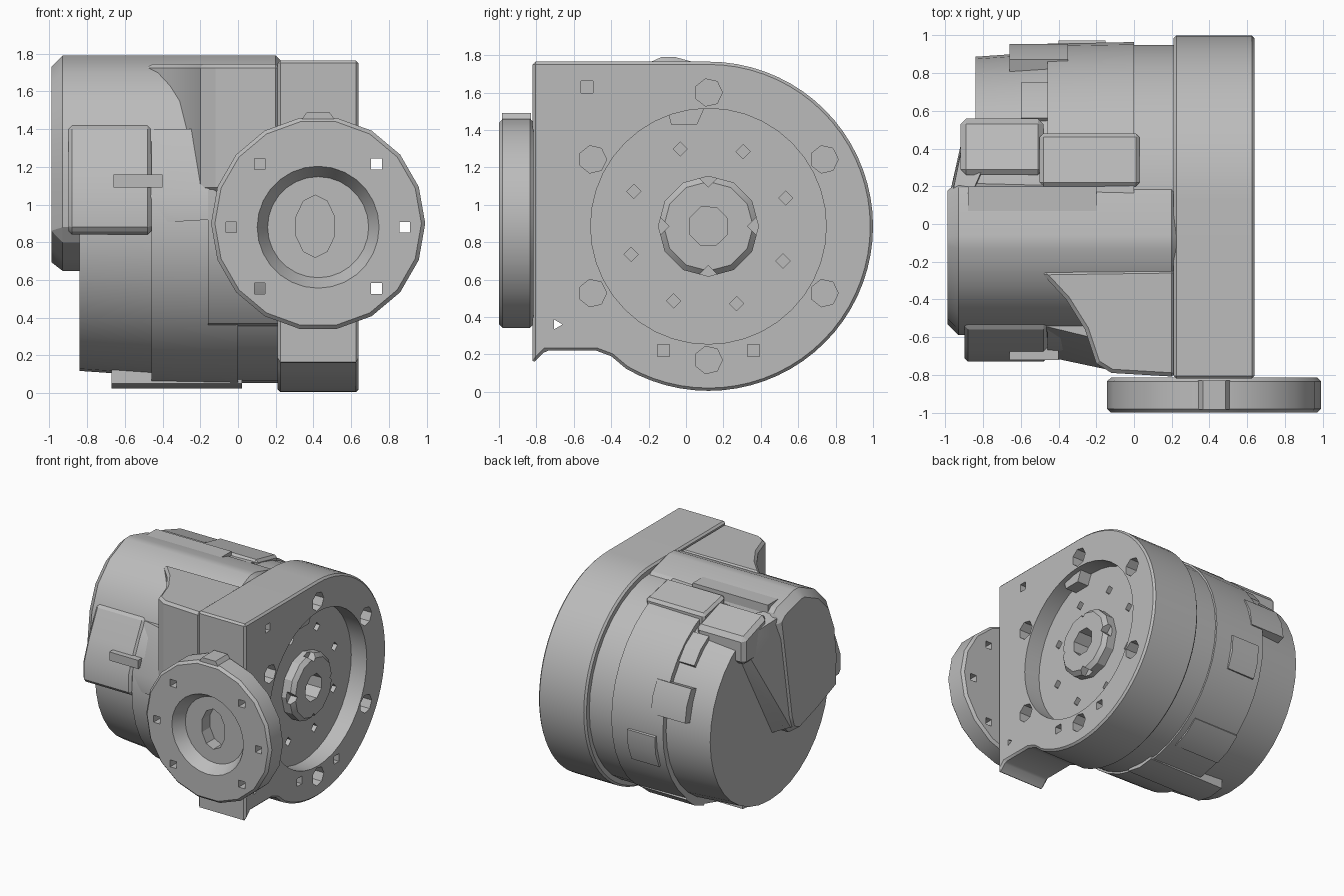
import bpy, bmesh
from math import cos, sin, radians

if "Cube" in bpy.data.objects:
    bpy.data.objects.remove(bpy.data.objects["Cube"])

grey = bpy.data.materials.new("cast_grey")
grey.use_nodes = True
grey.diffuse_color = (0.5, 0.5, 0.5, 1)
grey.node_tree.nodes["Principled BSDF"].inputs["Base Color"].default_value = (0.5, 0.5, 0.5, 1)

CY, CZ = 0.12, 0.885     # motor axis
FX, FZ = 0.425, 0.90     # flange axis


def arc(a, b, r, n, start=0, end=360, squash=1):
    """Points on an arc; a full circle leaves out the repeated end point."""
    steps = n if end - start == 360 else n - 1
    return [(a + squash * r * cos(radians(start + (end - start) * i / steps)),
             b + r * sin(radians(start + (end - start) * i / steps))) for i in range(n)]


def box(a0, a1, b0, b1):
    return [(a0, b0), (a1, b0), (a1, b1), (a0, b1)]


def finish(name, bm):
    """Turn a bmesh into a grey object."""
    bmesh.ops.recalc_face_normals(bm, faces=bm.faces)
    mesh = bpy.data.meshes.new(name)
    bm.to_mesh(mesh)
    bm.free()
    ob = bpy.data.objects.new(name, mesh)
    bpy.context.collection.objects.link(ob)
    mesh.materials.append(grey)
    return ob


def prism(name, pts, axis, lo, hi, taper=1, bevel=0):
    """Extrude a 2D outline along an axis, scaling the far end by taper."""
    place = {"x": lambda a, b, t: (t, a, b),
             "y": lambda a, b, t: (a, t, b),
             "z": lambda a, b, t: (a, b, t)}[axis]
    ca = sum(p[0] for p in pts) / len(pts)
    cb = sum(p[1] for p in pts) / len(pts)
    bm = bmesh.new()
    near = [bm.verts.new(place(a, b, lo)) for a, b in pts]
    far = [bm.verts.new(place(ca + (a - ca) * taper, cb + (b - cb) * taper, hi)) for a, b in pts]
    bm.faces.new(near)
    bm.faces.new(far)
    for i in range(len(pts)):
        j = (i + 1) % len(pts)
        bm.faces.new((near[i], near[j], far[j], far[i]))
    ob = finish(name, bm)
    if bevel:
        mod = ob.modifiers.new("edge_bevel", "BEVEL")
        mod.width, mod.segments, mod.limit_method = bevel, 1, "ANGLE"
        mod.angle_limit = radians(40)
        apply(ob, mod)
    return ob


def hull(name, sections):
    """Convex blend through (y, z) sections keyed by x."""
    bm = bmesh.new()
    for x, pts in sections.items():
        for y, z in pts:
            bm.verts.new((x, y, z))
    bmesh.ops.convex_hull(bm, input=bm.verts)
    finish(name, bm)


def activate(ob):
    bpy.ops.object.select_all(action="DESELECT")
    ob.select_set(True)
    bpy.context.view_layer.objects.active = ob


def apply(ob, mod):
    activate(ob)
    bpy.ops.object.modifier_apply(modifier=mod.name)


def cut(ob, pts, axis, lo, hi, taper=1):
    """Subtract a prism from an object."""
    tool = prism("cutter", pts, axis, lo, hi, taper)
    mod = ob.modifiers.new("cut", "BOOLEAN")
    mod.operation, mod.solver, mod.object = "DIFFERENCE", "EXACT", tool
    apply(ob, mod)
    bpy.data.objects.remove(tool)


# Gear case plate: round at the back, square at the front
outline = [(-0.82, 1.765), (-0.82, 0.15), (-0.75, 0.22), (-0.48, 0.22), (-0.4, 0.19)]
outline += arc(CY, CZ, 0.88, 43, -120, 90)
plate = prism("gear_case_plate", outline, "x", 0.21, 0.64, bevel=0.015)
cut(plate, arc(CY, CZ, 0.63, 40), "x", 0.5, 0.8)
for y, z in arc(CY, CZ, 0.715, 6, 30, 390):
    cut(plate, arc(y, z, 0.075, 7), "x", 0.46, 0.8)
for y, z in [(-0.53, 1.63), (-0.12, 0.22), (0.36, 0.22)]:
    cut(plate, arc(y, z, 0.045, 4, 45, 405), "x", 0.54, 0.8)
cut(plate, arc(-0.69, 0.36, 0.03, 3), "x", 0, 0.8)
for y, z in arc(CY, CZ, 0.44, 8, 20, 380):
    cut(plate, arc(y, z, 0.038, 4), "x", 0.42, 0.6)

# Output hub with socket, and clip at the recess edge
hub = prism("output_hub", arc(CY, CZ, 0.27, 12), "x", 0.47, 0.6, bevel=0.03)
for ob in (hub, plate):
    cut(ob, arc(CY, CZ, 0.11, 8, 22, 382), "x", 0.4, 0.8)
for y, z in arc(CY, CZ, 0.26, 4):
    cut(hub, arc(y, z, 0.05, 4), "x", 0.54, 0.8)
prism("recess_clip", [(-0.1, 1.51), (-0.08, 1.43), (0.06, 1.43), (0.1, 1.52)], "x", 0.49, 0.6)

# Side mounting flange with a dished bore and oval socket
flange = prism("side_flange", arc(FX, FZ, 0.568, 18), "y", -0.815, -1.0, bevel=0.02)
cut(flange, arc(FX, FZ - 0.02, 0.335, 28), "y", -1.02, -0.905, 0.8)
bolts = [(FX + sx * 0.46, FZ - 0.02) for sx in (-1, 1)]
bolts += [(FX + sx * 0.31, FZ - 0.015 + sz * 0.33) for sx in (-1, 1) for sz in (-1, 1)]
for x, z in bolts:
    cut(flange, arc(x, z, 0.04, 4, 45, 405), "y", -1.1, -0.7)
for ob in (flange, plate):
    cut(ob, arc(FX - 0.015, FZ - 0.015, 0.165, 10, 18, 378, 0.65), "y", -1.05, -0.8)
prism("flange_top_lug", [(FX - 0.11, 1.42), (FX - 0.06, 1.49), (FX + 0.06, 1.49), (FX + 0.11, 1.42)],
      "y", -0.83, -0.985)

# Motor body in stepped rings
for name, r, lo, hi, k in [("motor_collar", 0.83, 0.22, -0.03, 1),
                           ("motor_ring", 0.845, 0.0, -0.46, 0.99),
                           ("motor_rear", 0.795, -0.44, -0.84, 0.965)]:
    prism(name, arc(CY, CZ, r, 36), "x", lo, hi, k)

# Ribs and lugs around the motor
for i, (angle, lo, hi, r) in enumerate([(-92, -0.67, 0.02, 0.85), (-60, -0.46, -0.05, 0.85),
                                        (-12, -0.4, -0.15, 0.855), (18, -0.66, -0.35, 0.845),
                                        (48, -0.6, -0.4, 0.81)]):
    half = 9
    pts = [(CY + rr * cos(radians(angle + s * half * w)), CZ + rr * sin(radians(angle + s * half * w)))
           for rr, s, w in [(0.7, -1, 1.2), (r, -1, 1), (r + 0.01, 0, 1), (r, 1, 1), (0.7, 1, 1.2)]]
    prism(f"motor_rib_{i + 1}", pts, "x", lo, hi)

# Brake housing running along the upper front of the motor
prism("brake_housing", [(0.24, 1.66), (0.16, 1.73), (-0.06, 1.79), (-0.13, 1.79), (-0.33, 1.7),
                        (-0.48, 1.55), (-0.56, 1.35), (-0.59, 1.1), (-0.58, 0.82), (-0.3, 0.71),
                        (-0.05, 0.63), (0.06, 0.68), (0.1, 0.8)], "x", 0.26, -0.99, bevel=0.06)
prism("housing_top_rail", box(-0.08, 0.2, 1.6, 1.755), "x", -0.2, -0.88)
hull("housing_gusset", {-0.8: [(0.1, 0.64), (0.48, 1.33), (0.54, 1.52), (0.3, 1.7)],
                        -0.91: [(0.46, 1.42), (0.42, 1.62)],
                        -0.975: [(0.04, 0.72), (0.17, 1.48), (0.1, 1.68), (-0.1, 1.68), (-0.1, 0.72)]})

# Front connector and its fairing into the shoulder
prism("front_connector", [(-0.4, 0.84), (-0.7, 0.84), (-0.73, 0.88), (-0.73, 1.02), (-0.66, 1.2),
                          (-0.55, 1.42), (-0.4, 1.42)], "x", -0.46, -0.9, bevel=0.02)
prism("front_connector_clip", box(-0.72, -0.5, 1.09, 1.16), "x", -0.4, -0.66)
hull("connector_fairing", {-0.48: [(-0.69, 0.9), (-0.7, 1.04), (-0.54, 1.4), (-0.4, 0.9), (-0.4, 1.4)],
                           -0.15: [(-0.77, 0.92), (-0.77, 1.07), (-0.62, 1.4), (-0.4, 0.92), (-0.4, 1.4)]})

# Shoulder blocks blending the housing into the plate
shoulder = [(0.22, -0.24), (-0.5, -0.25), (-0.36, -0.4), (-0.26, -0.56), (-0.2, -0.74),
            (-0.12, -0.79), (0.22, -0.81)]
prism("shoulder_block", shoulder, "z", 1.07, 1.745, bevel=0.02)
prism("lower_shoulder", [(-0.3, 1.08), (-0.77, 1.08), (-0.77, 0.8), (-0.7, 0.53), (-0.57, 0.37),
                         (-0.3, 0.3)], "x", 0.22, -0.16)

# Terminal boxes on top of the motor
prism("rear_terminal_box", [(0.26, 1.4), (0.56, 1.4), (0.56, 1.62), (0.26, 1.72)],
      "x", -0.48, -0.92, bevel=0.03)
prism("front_terminal_box", [(0.2, 1.45), (0.48, 1.45), (0.48, 1.68), (0.2, 1.74)],
      "x", 0.03, -0.5, bevel=0.02)

# Keep creases sharp on the rounded castings
for ob in list(bpy.context.scene.objects):
    if ob.type == "MESH":
        activate(ob)
        bpy.ops.object.shade_smooth_by_angle(angle=radians(25))
